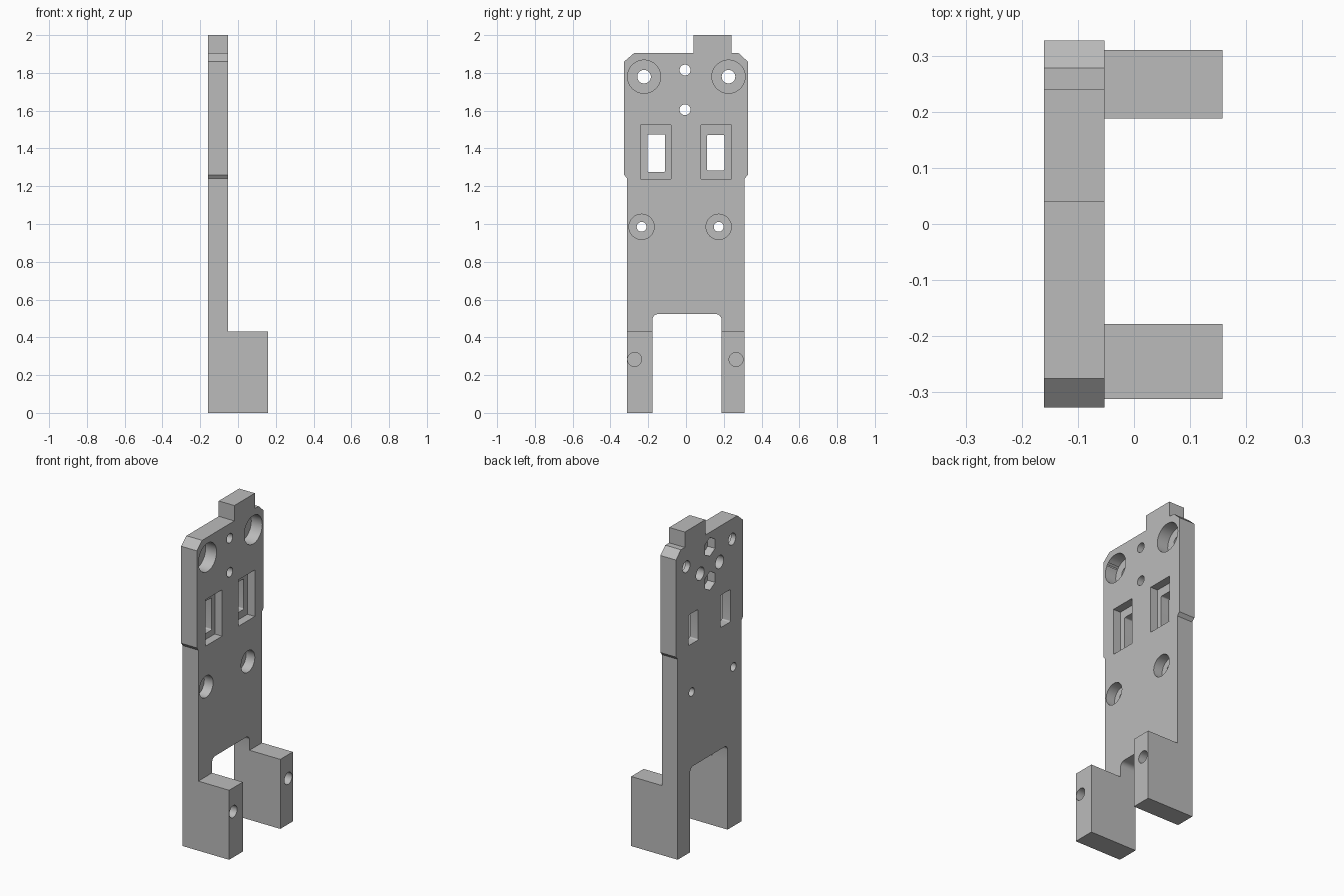
import bpy, bmesh, math

cube = bpy.data.objects.get("Cube")
if cube:
    bpy.data.objects.remove(cube)

BACK, FACE, LEG = -0.16, -0.053, 0.158

grey = bpy.data.materials.new("plain grey")
grey.use_nodes = True
grey.diffuse_color = (0.5, 0.5, 0.5, 1)
grey.node_tree.nodes["Principled BSDF"].inputs["Base Color"].default_value = (0.5, 0.5, 0.5, 1)


def prism(name, outline, x0, x1):
    """Extrude a (y, z) outline along x."""
    bm = bmesh.new()
    face = bm.faces.new([bm.verts.new((x0, y, z)) for y, z in outline])
    ext = bmesh.ops.extrude_face_region(bm, geom=[face])["geom"]
    moved = [v for v in ext if isinstance(v, bmesh.types.BMVert)]
    bmesh.ops.translate(bm, verts=moved, vec=(x1 - x0, 0, 0))
    bmesh.ops.recalc_face_normals(bm, faces=bm.faces)
    mesh = bpy.data.meshes.new(name)
    bm.to_mesh(mesh)
    bm.free()
    mesh.materials.append(grey)
    ob = bpy.data.objects.new(name, mesh)
    bpy.context.collection.objects.link(ob)
    return ob


def ring(y, z, r, sides=32, start=0.0):
    return [(y + r * math.cos(start + math.tau * i / sides),
             z + r * math.sin(start + math.tau * i / sides)) for i in range(sides)]


def rect(y0, y1, z0, z1, r=0.0):
    """Rectangle outline, with rounded corners when r is given."""
    if not r:
        return [(y0, z0), (y1, z0), (y1, z1), (y0, z1)]
    pts = []
    centres = [(y1 - r, z1 - r), (y0 + r, z1 - r), (y0 + r, z0 + r), (y1 - r, z0 + r)]
    for q, (cy, cz) in enumerate(centres):
        for i in range(7):
            a = math.pi / 2 * (q + i / 6)
            pts.append((cy + r * math.cos(a), cz + r * math.sin(a)))
    return pts


def combine(target, tool, operation):
    mod = target.modifiers.new(tool.name, 'BOOLEAN')
    mod.operation = operation
    mod.solver = 'EXACT'
    mod.object = tool
    bpy.context.view_layer.objects.active = target
    bpy.ops.object.modifier_apply(modifier=mod.name)
    bpy.data.objects.remove(tool)


def cut(outline, x0=BACK - 0.1, x1=LEG + 0.1):
    combine(plate, prism("cutter", outline, x0, x1), 'DIFFERENCE')


# Plate silhouette with shoulders, chamfered top and offset tab
plate = prism("mounting_plate", [
    (-0.312, 0), (0.31, 0), (0.31, 1.24), (0.327, 1.26), (0.327, 1.86),
    (0.278, 1.905), (0.24, 1.905), (0.24, 2), (0.04, 2), (0.04, 1.905),
    (-0.275, 1.905), (-0.327, 1.86), (-0.327, 1.26), (-0.312, 1.24)], BACK, FACE)

# Forward leg blocks
for y0, y1 in ((-0.312, -0.15), (0.16, 0.31)):
    block = prism("leg_block", rect(y0, y1, 0, 0.43), BACK, LEG)
    combine(plate, block, 'UNION')

# Rounded opening between the legs
cut(rect(-0.178, 0.188, -0.3, 0.523, 0.03))

# Blind holes in the leg ends
for y in (-0.272, 0.265):
    cut(ring(y, 0.283, 0.037), LEG - 0.16)

# Counterbored screw holes
for y, z, big, small, depth in (
        (-0.222, 1.78, 0.088, 0.036, 0.075), (0.225, 1.78, 0.088, 0.036, 0.075),
        (-0.235, 0.985, 0.067, 0.026, 0.06), (0.173, 0.985, 0.067, 0.026, 0.06)):
    cut(ring(y, z, big), FACE - depth)
    cut(ring(y, z, small))

# Central holes with hexagonal nut pockets at the back
for z in (1.815, 1.605):
    cut(ring(-0.005, z, 0.029))
    cut(ring(-0.005, z, 0.058, 6, math.pi / 6), x1=BACK + 0.05)

# Blind holes at the back
for y in (-0.1, 0.09):
    cut(ring(y, 1.685, 0.04), x1=BACK + 0.07)

# Stepped rectangular windows
for y0, y1, z0, z1, side in ((-0.205, -0.11, 1.275, 1.475, -1),
                             (0.11, 0.203, 1.283, 1.472, 1)):
    pocket = sorted((side * 0.08, side * 0.24))
    cut(rect(*pocket, 1.238, 1.525), FACE - 0.05)
    cut(rect(y0, y1, z0, z1, 0.008))

# Smooth bores, crisp edges
bpy.ops.object.select_all(action='DESELECT')
plate.select_set(True)
bpy.context.view_layer.objects.active = plate
bpy.ops.object.shade_smooth_by_angle(angle=math.radians(30))
